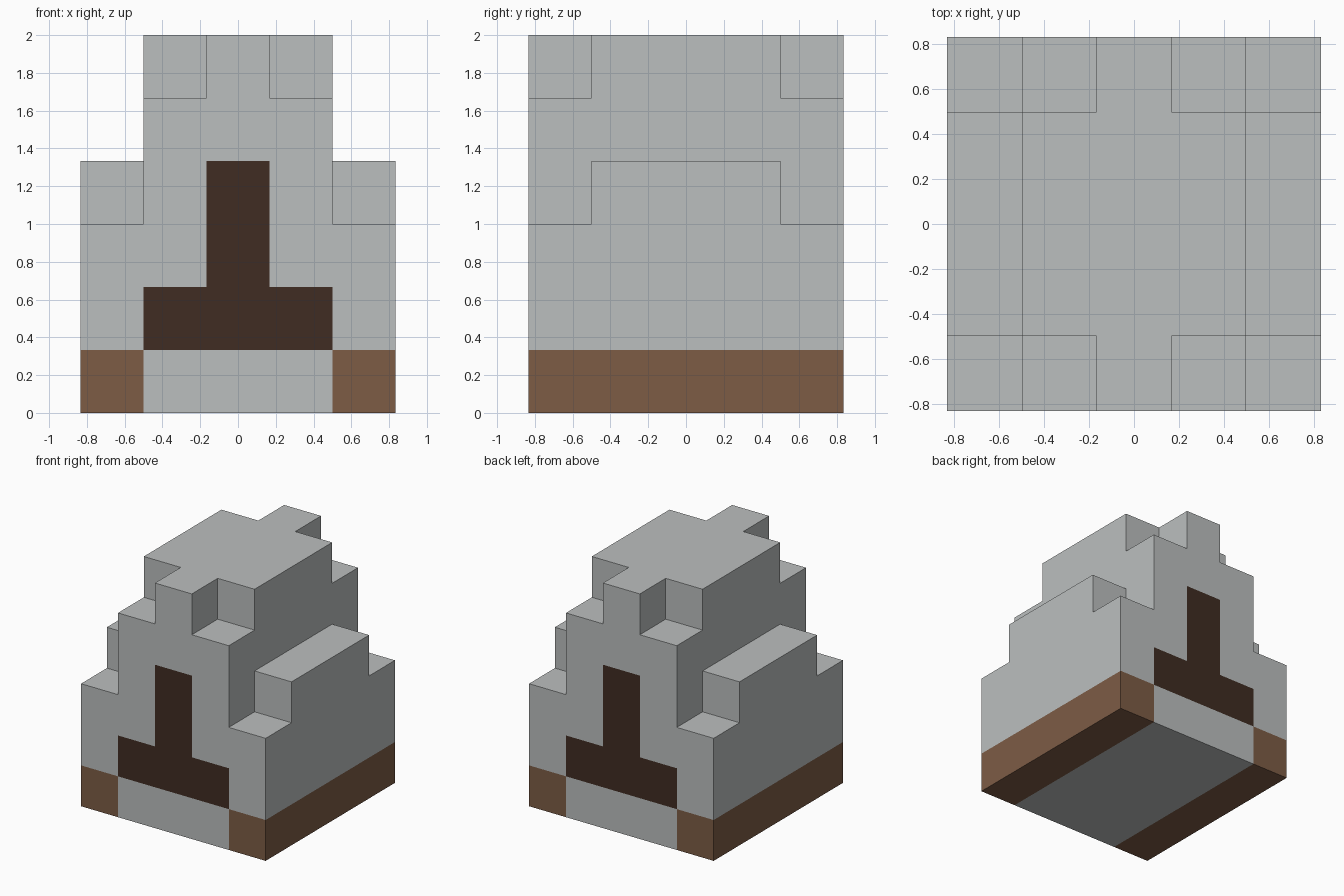
import bpy
import bmesh
from math import radians
from mathutils import Vector

cube = bpy.data.objects.get("Cube")
if cube:
    bpy.data.objects.remove(cube, do_unlink=True)

UNIT = 1 / 3  # edge length of one block


def make_material(name, rgb):
    mat = bpy.data.materials.new(name)
    mat.use_nodes = True
    color = (*rgb, 1)
    mat.diffuse_color = color
    bsdf = next(n for n in mat.node_tree.nodes if n.type == 'BSDF_PRINCIPLED')
    bsdf.inputs["Base Color"].default_value = color
    return mat


GREY, BROWN, DARK = range(3)
materials = [
    make_material("pale grey cloth", (0.50, 0.52, 0.52)),
    make_material("brown wood", (0.205, 0.107, 0.06)),
    make_material("dark opening", (0.051, 0.025, 0.016)),
]


def height(ix, iy):
    """Number of stacked blocks in each column; zero outside the tent."""
    ax, ay = abs(ix), abs(iy)
    if ax > 2 or ay > 2:
        return 0
    end = ay == 2
    if ax == 2:
        return 3 if end else 4
    return 5 if ax == 1 and end else 6


def filled(cell):
    ix, iy, iz = cell
    return 0 <= iz < height(ix, iy)


def block_color(cell, normal):
    ix, iy, iz = cell
    # wooden rails along both bottom sides
    if iz == 0 and abs(ix) == 2:
        return BROWN
    # stepped door opening on the front and back
    if abs(iy) == 2 and normal[1]:
        wide_step = iz == 1 and abs(ix) <= 1
        tall_slot = 1 <= iz <= 3 and ix == 0
        if wide_step or tall_slot:
            return DARK
    return GREY


def add_face(bm, cell, axis, sign):
    """Add one outward facing block side."""
    normal = Vector((0, 0, 0))
    normal[axis] = sign
    u, v = Vector((0, 0, 0)), Vector((0, 0, 0))
    u[(axis + 1) % 3] = 0.5
    v[(axis + 2) % 3] = 0.5 * sign
    center = Vector(cell) + Vector((0, 0, 0.5)) + normal * 0.5
    corners = (-u - v, u - v, u + v, -u + v)
    face = bm.faces.new([bm.verts.new((center + c) * UNIT) for c in corners])
    face.material_index = block_color(cell, normal)


# tent shell: only the exposed block sides
bm = bmesh.new()
for ix in range(-2, 3):
    for iy in range(-2, 3):
        for iz in range(height(ix, iy)):
            for axis in range(3):
                for sign in (-1, 1):
                    neighbour = [ix, iy, iz]
                    neighbour[axis] += sign
                    if not filled(neighbour):
                        add_face(bm, (ix, iy, iz), axis, sign)

# weld the sides and merge flat areas of one colour
bmesh.ops.remove_doubles(bm, verts=bm.verts, dist=0.001)
bmesh.ops.dissolve_limit(bm, angle_limit=radians(1), verts=bm.verts,
                         edges=bm.edges, delimit={'MATERIAL'})

mesh = bpy.data.meshes.new("block_tent")
bm.to_mesh(mesh)
bm.free()
for mat in materials:
    mesh.materials.append(mat)
tent = bpy.data.objects.new("block_tent", mesh)
bpy.context.collection.objects.link(tent)
